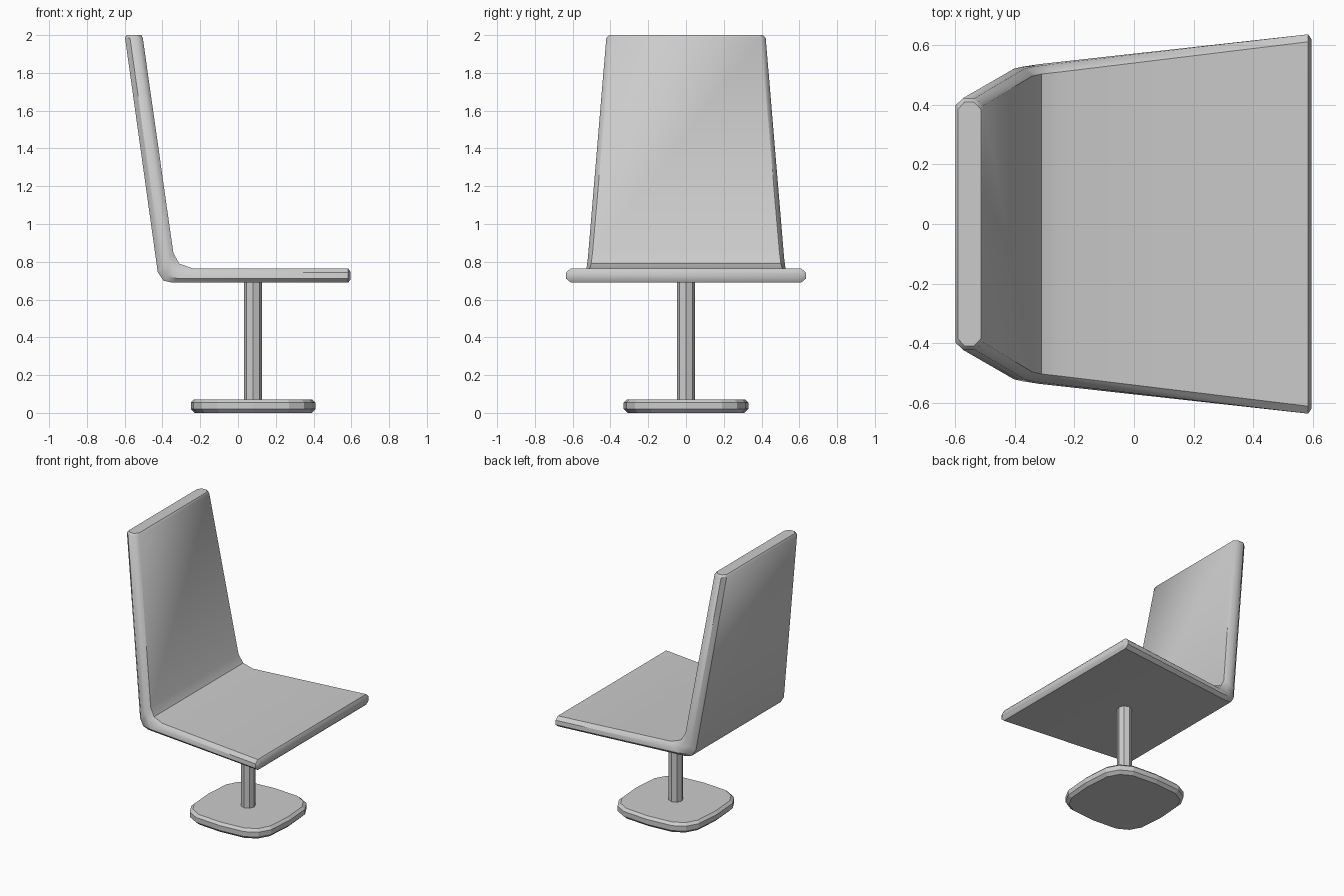
import bpy, bmesh, math
from mathutils import Vector

if "Cube" in bpy.data.objects:
    bpy.data.objects.remove(bpy.data.objects["Cube"])


def loft(name, rings, smooth=0):
    """Skin a list of equal-length closed rings and cap both ends."""
    bm = bmesh.new()
    rows = [[bm.verts.new(p) for p in ring] for ring in rings]
    n = len(rows[0])
    for a, b in zip(rows, rows[1:]):
        for i in range(n):
            j = (i + 1) % n
            bm.faces.new((a[i], a[j], b[j], b[i]))
    bm.faces.new(rows[0])
    bm.faces.new(rows[-1])
    bmesh.ops.recalc_face_normals(bm, faces=bm.faces)
    mesh = bpy.data.meshes.new(name)
    bm.to_mesh(mesh)
    bm.free()
    obj = bpy.data.objects.new(name, mesh)
    bpy.context.collection.objects.link(obj)
    if smooth:
        bpy.ops.object.select_all(action='DESELECT')
        obj.select_set(True)
        bpy.context.view_layer.objects.active = obj
        bpy.ops.object.shade_smooth_by_angle(angle=math.radians(smooth))
    return obj


def shell_ring(xi, zi, xo, zo, w):
    """Chamfered slab section between an inner and an outer profile point."""
    inner, outer = Vector((xi, 0, zi)), Vector((xo, 0, zo))
    half = [(0, w - 0.025), (0.3, w), (0.72, w), (1, w - 0.025)]
    pts = [inner.lerp(outer, t) + Vector((0, y, 0)) for t, y in half]
    return pts + [Vector((p.x, -p.y, p.z)) for p in reversed(pts)]


# Seat and backrest: inner x, z, outer x, z, half width
stations = [
    (0.595, 0.748, 0.595, 0.705, 0.618),
    (0.583, 0.765, 0.583, 0.69, 0.635),
    (-0.24, 0.765, -0.35, 0.69, 0.535),
    (-0.31, 0.79, -0.395, 0.70, 0.527),
    (-0.342, 0.845, -0.425, 0.745, 0.520),
    (-0.504, 1.985, -0.598, 1.985, 0.422),
    (-0.512, 2.0, -0.59, 2.0, 0.408),
]
# keep the side edge of the seat straight although the pairs are skewed
loft("seat_shell", [shell_ring(*s) for s in stations], smooth=40)


def rounded_ring(r, z, n, sides, cx=0.08):
    """Superellipse ring around the post axis (n = 2 is a circle)."""
    ring = []
    for i in range(sides):
        a = 2 * math.pi * i / sides
        c, s = math.cos(a), math.sin(a)
        ring.append((cx + r * math.copysign(abs(c) ** (2 / n), c),
                     r * math.copysign(abs(s) ** (2 / n), s), z))
    return ring


# Post
loft("post", [rounded_ring(0.048, z, 2, 8) for z in (0.06, 0.70)])

# Rounded square foot
foot = [(0.31, 0.0), (0.33, 0.02), (0.33, 0.055), (0.312, 0.072)]
loft("foot_plate", [rounded_ring(r, z, 3.5, 16) for r, z in foot])
